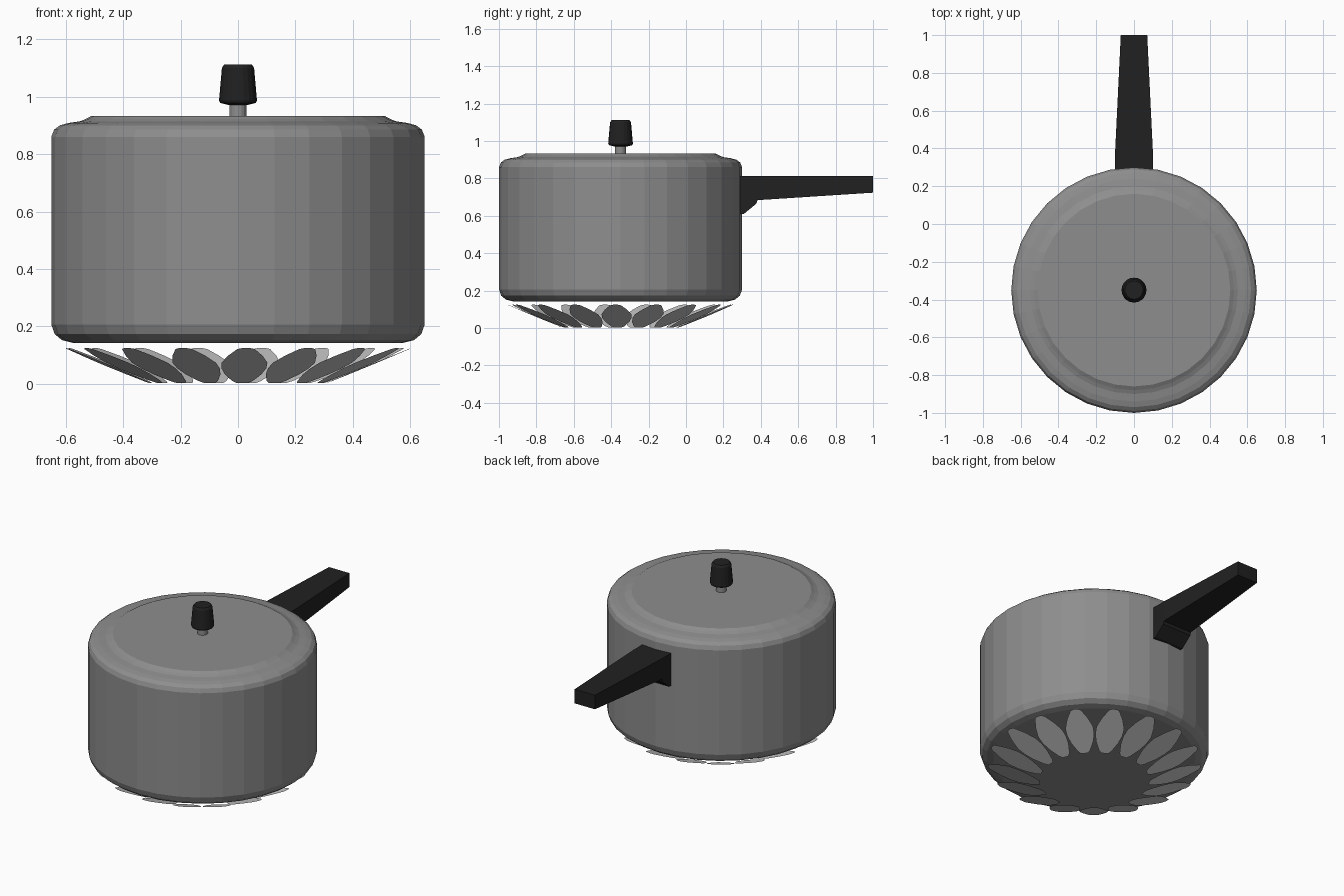
import bpy, bmesh
from math import sin, cos, pi, radians

if "Cube" in bpy.data.objects:
    bpy.data.objects.remove(bpy.data.objects["Cube"])

CY = -0.35  # pot axis position in y


def material(name, v):
    m = bpy.data.materials.new(name)
    m.diffuse_color = (v, v, v, 1)
    m.use_nodes = True
    m.node_tree.nodes["Principled BSDF"].inputs["Base Color"].default_value = m.diffuse_color
    return m


black = material("black_plastic", 0.015)
metal = material("dark_metal", 0.27)


def make(name, verts, faces, mat=None):
    me = bpy.data.meshes.new(name)
    me.from_pydata(verts, [], faces)
    bm = bmesh.new()
    bm.from_mesh(me)
    bmesh.ops.recalc_face_normals(bm, faces=bm.faces)
    bm.to_mesh(me)
    bm.free()
    if mat:
        me.materials.append(mat)
    ob = bpy.data.objects.new(name, me)
    bpy.context.collection.objects.link(ob)
    return ob


def lathe(name, profile, n, mat=None, bottom=True, top=True):
    verts = [(r * cos(2 * pi * i / n), CY + r * sin(2 * pi * i / n), z)
             for r, z in profile for i in range(n)]
    faces = [(k * n + i, k * n + (i + 1) % n, (k + 1) * n + (i + 1) % n, (k + 1) * n + i)
             for k in range(len(profile) - 1) for i in range(n)]
    if bottom:
        faces.append(tuple(range(n))[::-1])
    if top:
        faces.append(tuple(range(len(verts) - n, len(verts))))
    return make(name, verts, faces, mat)


# Pot body with rounded bottom edge and shoulder, open under the lid
lathe("pot_body", [(0.575, 0.143), (0.612, 0.152), (0.638, 0.173), (0.65, 0.207), (0.65, 0.86),
                   (0.64, 0.885), (0.62, 0.90), (0.59, 0.908)], 32, metal, top=False)

# Lid
lathe("lid", [(0.59, 0.908), (0.55, 0.914), (0.53, 0.922), (0.51, 0.933)], 32, metal, bottom=False)

# Weight stem and knob
lathe("knob_stem", [(0.03, 0.93), (0.03, 0.98)], 16, metal)
lathe("knob", [(0.03, 0.970), (0.062, 0.978), (0.066, 0.987), (0.056, 1.10), (0.048, 1.112)], 20, black)

# Handle: side profile (y, z, half width) extruded across x
side = [(0.285, 0.812, 0.10), (0.285, 0.608, 0.10), (0.31, 0.611, 0.10), (0.377, 0.666, 0.10),
        (0.382, 0.684, 0.10), (1.0, 0.724, 0.07), (1.0, 0.812, 0.07), (0.382, 0.812, 0.10)]
m = len(side)
verts = [(s * w, y, z) for s in (-1, 1) for y, z, w in side]
faces = [(i, (i + 1) % m, m + (i + 1) % m, m + i) for i in range(m)]
for o in (0, m):  # side walls split at the taper so each piece is flat
    faces += [(o, o + 1, o + 2, o + 3, o + 4, o + 7), (o + 4, o + 5, o + 6, o + 7)]
make("handle", verts, faces, black)

# Ring of thin flame petals under the pot: outline as (fraction of length, half width)
outline = [(0.0, 0.02), (0.06, 0.036), (0.25, 0.064), (0.42, 0.078), (0.58, 0.08),
           (0.78, 0.06), (0.97, 0.03), (1.0, 0.012)]
shape = outline + [(t, -w) for t, w in reversed(outline)]
N = 17
verts, faces = [], []
for k in range(N):
    a = radians(-2.6) + 2 * pi * k / N
    faces.append(tuple(range(len(verts), len(verts) + len(shape))))
    for t, w in shape:
        r = 0.31 + 0.295 * t
        verts.append((r * cos(a) - w * sin(a), CY + r * sin(a) + w * cos(a), 0.003 + 0.122 * t))
make("flame_petals", verts, faces)
